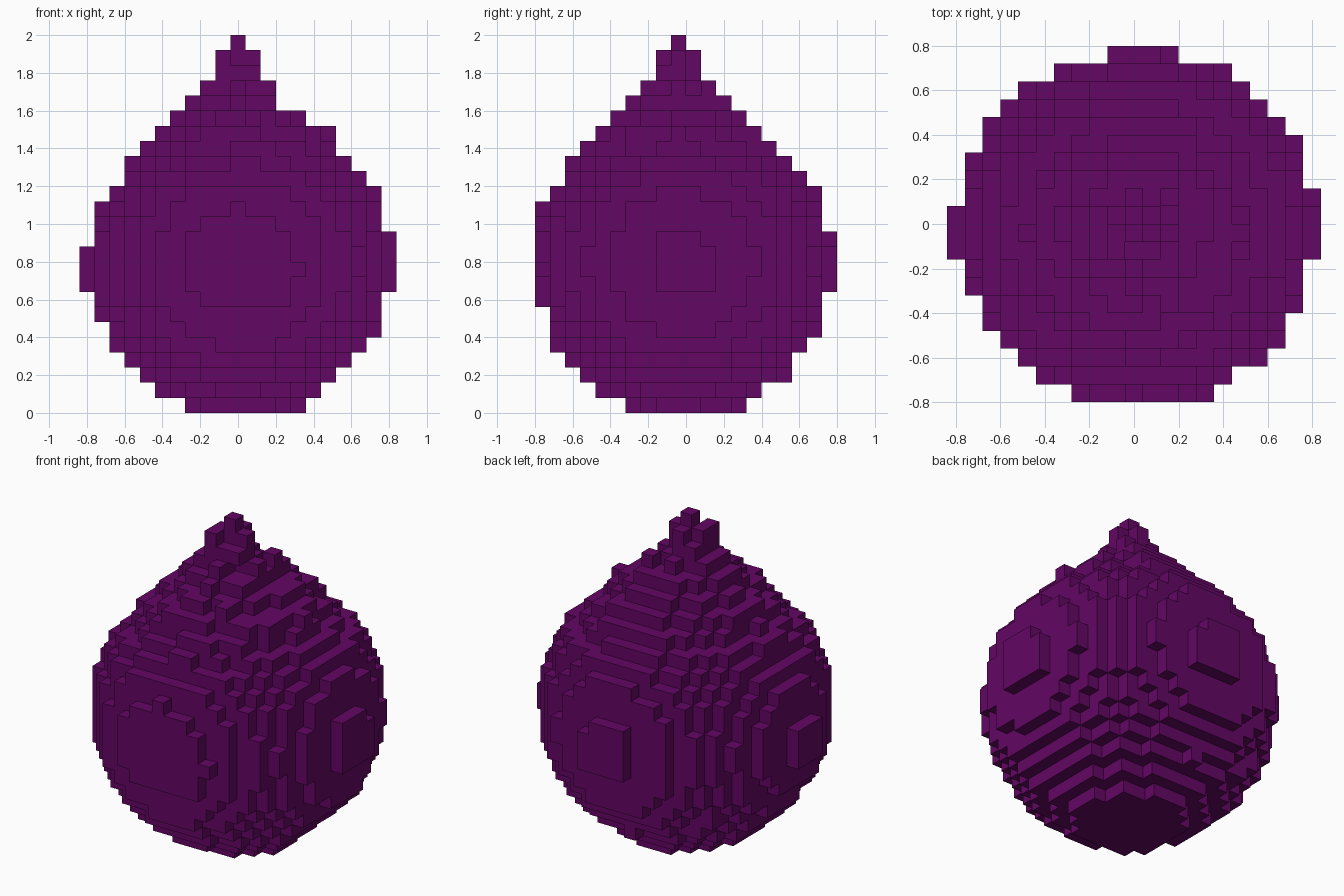
import bpy, bmesh, math, random

if "Cube" in bpy.data.objects:
    bpy.data.objects.remove(bpy.data.objects["Cube"], do_unlink=True)

random.seed(4)
S = 0.08                       # block size
NX, NY, NZ = 21, 20, 25        # block counts
CX, CY, CZ, R = 0.015, -0.02, 0.795, 0.806   # round body
TIP = 1.905                    # apex of the 45 degree cone

# Ragged upper layers from z = 1.2 to the stem: x min, x max, y min, y max
UPPER = [
    (-.60, .68, -.64, .64), (-.60, .60, -.64, .56), (-.52, .52, -.56, .48),
    (-.44, .52, -.48, .40), (-.36, .36, -.40, .32), (-.28, .20, -.32, .24),
    (-.20, .20, -.24, .16)]

# Outermost slabs on the four sides: layer -> (from, to) along the slab
FRONT = {7: (-.20, .28), 8: (-.28, .28), 9: (-.28, .36), 10: (-.28, .28),
         11: (-.28, .28), 12: (-.20, .20), 13: (-.04, .04)}
BACK = {8: (-.12, .20), 9: (-.12, .20), 10: (-.12, .20), 11: (-.12, .12)}
LEFT = {8: (-.16, .16), 9: (-.16, .16), 10: (-.16, .16), 11: (-.16, .08)}
RIGHT = {8: (-.16, .08), 9: (-.16, .08), 10: (-.16, .08)}


def in_slab(slab, k, t):
    low, high = slab.get(k, (0, 0))
    return low < t < high


def in_stem(x, y, k):
    """Small stem on a 3 by 3 base with a single block on top."""
    a, b = round(x / S), round((y + .04) / S)
    if k == 24:
        return (a, b) == (0, 0)
    if max(abs(a), abs(b)) > 1 or (a, b) == (1, 1):
        return False
    if k == 22:
        return True
    return (a, b) in ((0, 0), (1, 0), (-1, 0), (0, 1), (-1, -1))


def is_filled(i, j, k):
    x, y, z = -0.84 + S * (i + .5), -0.8 + S * (j + .5), S * (k + .5)
    if k >= 22:
        return in_stem(x, y, k)
    if j == 0:
        return in_slab(FRONT, k, x)
    if j == NY - 1:
        return in_slab(BACK, k, x)
    if i == NX - 1:
        return in_slab(LEFT, k, y)
    if i == 0:
        return in_slab(RIGHT, k, y)
    # sphere below, 45 degree cone above, slightly wider foot
    r = min(math.sqrt(R * R - (z - CZ) ** 2) if z < 1.5 else 1, TIP - z)
    if k == 0:
        r += 0.04
    if k >= 15:
        x0, x1, y0, y1 = UPPER[k - 15]
        if not (x0 < x < x1 and y0 < y < y1):
            return False
        if i == 10 or j == 9:              # solid centre cross
            return True
        if k == 21 and x > .05 and y < -.08:
            return False                   # gap under the stem
        if k >= 17:
            r += random.uniform(-.045, .05)
    return math.hypot(x - CX, y - CY) <= r


blocks = {(i, j, k) for k in range(NZ) for j in range(NY) for i in range(NX)
          if is_filled(i, j, k)}

# Outer faces of the block body
bm = bmesh.new()
verts = {}


def corner(p):
    if p not in verts:
        verts[p] = bm.verts.new((-0.84 + S * p[0], -0.8 + S * p[1], S * p[2]))
    return verts[p]


for block in sorted(blocks):
    for axis in range(3):
        u, v = (axis + 1) % 3, (axis + 2) % 3
        for side in (0, 1):
            near = list(block)
            near[axis] += 2 * side - 1
            if tuple(near) in blocks:
                continue
            ring = []
            for a, b in ((0, 0), (1, 0), (1, 1), (0, 1)):
                p = list(block)
                p[axis] += side
                p[u] += a
                p[v] += b
                ring.append(corner(tuple(p)))
            bm.faces.new(ring if side else ring[::-1])

mesh = bpy.data.meshes.new("block_drop")
bm.to_mesh(mesh)
bm.free()
drop = bpy.data.objects.new("block_drop", mesh)
bpy.context.collection.objects.link(drop)

# Purple material
purple = bpy.data.materials.new("deep_purple")
purple.use_nodes = True
color = (0.125, 0.002, 0.125, 1)
purple.diffuse_color = color
purple.node_tree.nodes["Principled BSDF"].inputs["Base Color"].default_value = color
mesh.materials.append(purple)
